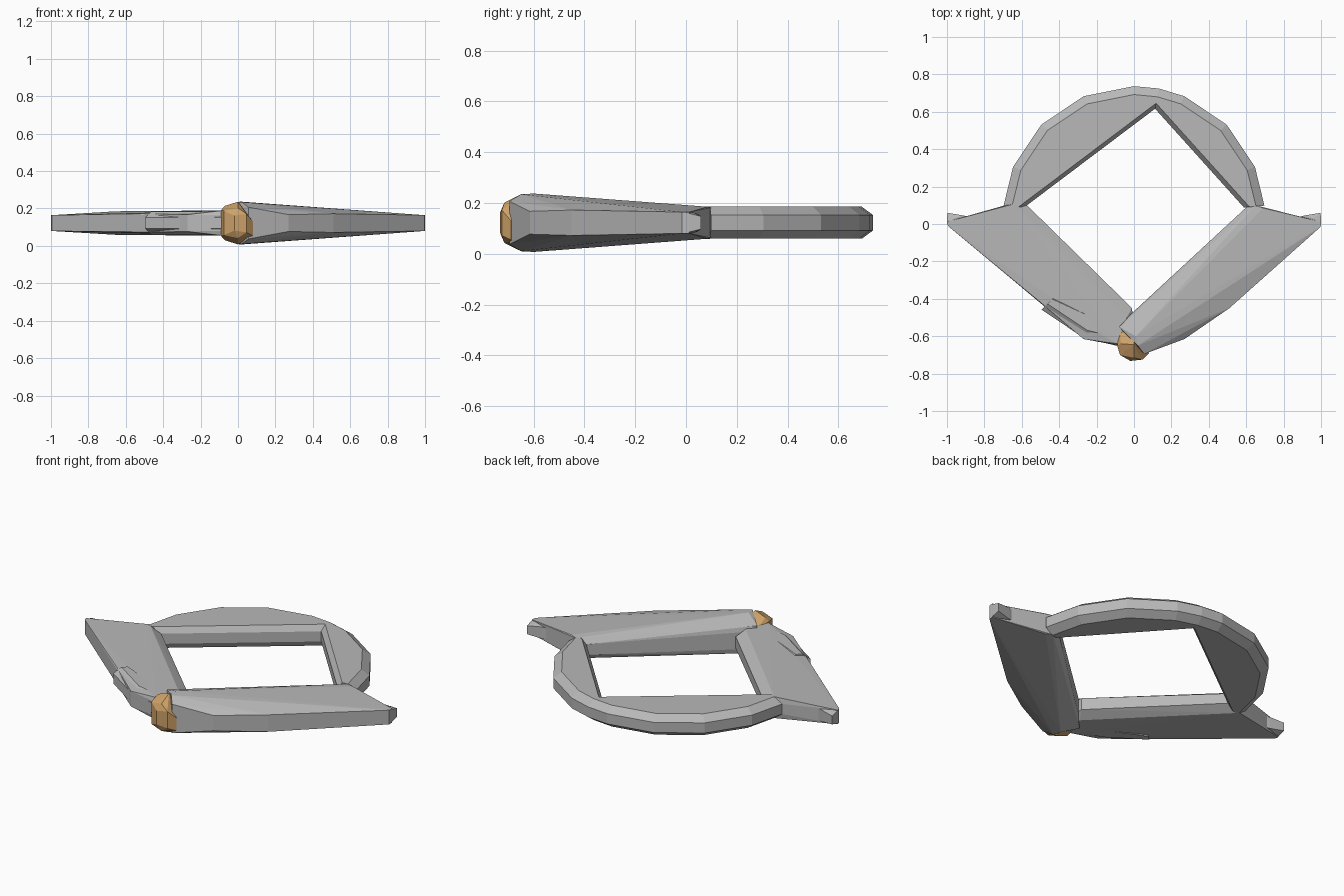
import bpy, bmesh, math


def material(name, col):
    m = bpy.data.materials.new(name)
    m.diffuse_color = (*col, 1)
    return m


GREY = material("steel grey", (0.48, 0.48, 0.48))
TAN = material("tan orange", (0.62, 0.36, 0.14))
ZM = 0.122          # mid height of the ring
CY = 0.037          # ring centre in y


def hull(name, pts, mat=GREY):
    bm = bmesh.new()
    for p in pts:
        bm.verts.new(p)
    r = bmesh.ops.convex_hull(bm, input=bm.verts)
    junk = {g for g in r["geom_interior"] + r["geom_unused"] if isinstance(g, bmesh.types.BMVert)}
    bmesh.ops.delete(bm, geom=list(junk), context='VERTS')
    bmesh.ops.recalc_face_normals(bm, faces=bm.faces)
    me = bpy.data.meshes.new(name)
    bm.to_mesh(me)
    bm.free()
    me.materials.append(mat)
    ob = bpy.data.objects.new(name, me)
    bpy.context.collection.objects.link(ob)
    return ob


# octagonal ring cross-section: (radius, half height)
SECTION = [(0.70, 0.03), (0.655, 0.063), (0.62, 0.063), (0.59, 0.03)]


def ring(*angles):
    return [(r * math.cos(math.radians(a)), CY + r * math.sin(math.radians(a)), ZM + s * h)
            for a in angles for r, h in SECTION for s in (1, -1)]


def pair(x, y, h):
    return [(x, y, ZM + h), (x, y, ZM - h)]


# back half of the band: two filled arcs
hull("back_left_band", ring(175, 157.5, 135, 112.5, 90, 79))
hull("back_right_band", ring(79, 67.5, 45, 22.5, 5))

# lower arc pieces showing through the front wings
hull("front_left_arc", ring(225, 247.5, 266))
hull("front_right_arc", ring(315, 292.5, 276))

# front left wing
hull("front_left_wing",
     pair(-0.57, 0.098, 0.03) + pair(-0.65, 0.105, 0.063) + pair(-0.69, 0.1, 0.03)
     + pair(-1.0, 0.012, 0.042) + pair(-0.995, -0.01, 0.042)
     + pair(-0.51, -0.41, 0.05) + pair(-0.27, -0.615, 0.045)
     + pair(-0.01, -0.45, 0.035) + pair(-0.04, -0.50, 0.068)
     + pair(-0.09, -0.64, 0.066) + pair(0.0, -0.665, 0.04))

# front right wing, thicker toward the clasp
hull("front_right_wing",
     pair(0.61, 0.098, 0.03) + pair(0.65, 0.1, 0.06) + pair(0.69, 0.085, 0.063)
     + pair(1.0, 0.012, 0.042) + pair(0.998, -0.015, 0.042)
     + pair(0.51, -0.45, 0.05) + pair(0.27, -0.615, 0.045)
     + pair(-0.02, -0.485, 0.05) + pair(-0.08, -0.55, 0.08)
     + pair(0.01, -0.60, 0.115) + pair(0.02, -0.65, 0.112)
     + pair(0.055, -0.695, 0.085))

# small tips at both ends
for side, s in (("left", -1), ("right", 1)):
    hull(side + "_tip",
         pair(s * 0.87, 0.035, 0.03) + pair(s * 0.91, 0.045, 0.035)
         + pair(s * 0.998, 0.06, 0.025) + pair(s * 1.0, 0.0, 0.04)
         + pair(s * 0.96, 0.03, 0.04))

# tan clasp at the front
hull("clasp",
     pair(-0.075, -0.575, 0.06) + pair(0.0, -0.58, 0.09)
     + pair(-0.09, -0.65, 0.07) + pair(-0.075, -0.70, 0.065)
     + pair(-0.07, -0.64, 0.092) + pair(0.0, -0.645, 0.114)
     + pair(0.0, -0.715, 0.08) + pair(-0.02, -0.732, 0.04)
     + pair(0.045, -0.725, 0.05)
     + [(0.08, -0.69, 0.13), (0.08, -0.69, 0.055)], TAN)
